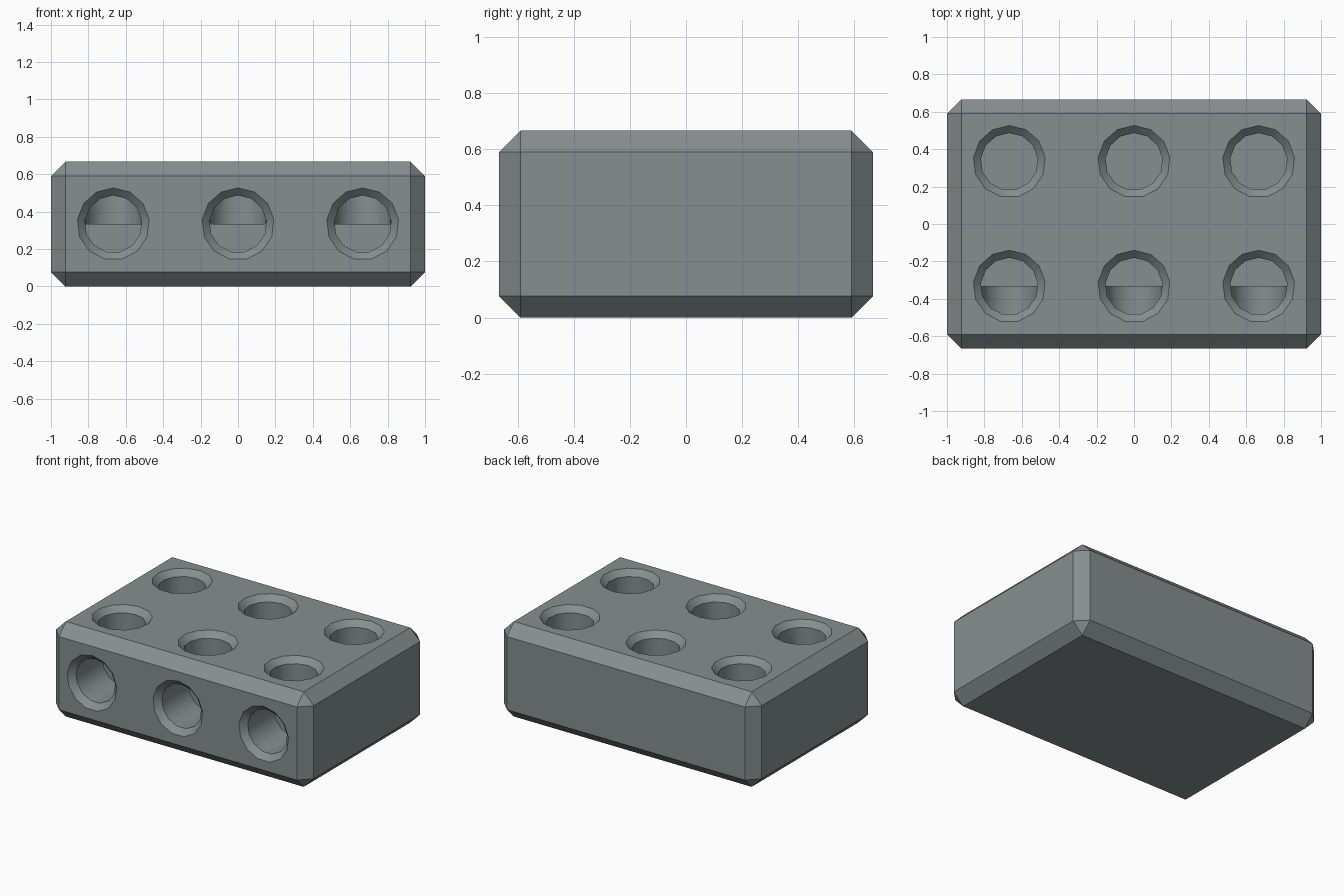
import bpy, bmesh, math
from mathutils import Matrix

if "Cube" in bpy.data.objects:
    bpy.data.objects.remove(bpy.data.objects["Cube"])

LENGTH, DEPTH, HEIGHT = 2.0, 4 / 3, 2 / 3
PITCH = 2 / 3          # hole spacing
SIDES = 13
BORE, RIM, SINK = 0.153, 0.193, 0.04

grey = bpy.data.materials.new("slate grey")
grey.diffuse_color = (0.238, 0.275, 0.275, 1)
grey.use_nodes = True
grey.node_tree.nodes["Principled BSDF"].inputs["Base Color"].default_value = grey.diffuse_color


def make_object(name, bm):
    bmesh.ops.recalc_face_normals(bm, faces=bm.faces)
    mesh = bpy.data.meshes.new(name)
    bm.to_mesh(mesh)
    bm.free()
    mesh.materials.append(grey)
    obj = bpy.data.objects.new(name, mesh)
    bpy.context.collection.objects.link(obj)
    return obj


def hole_cutter(matrix):
    """Countersunk drill whose local +z points out of the drilled face."""
    bm = bmesh.new()
    rings = []
    for z, r in ((0.05, RIM + 0.05), (-SINK, BORE), (-HEIGHT / 2, BORE)):
        angles = [math.pi / 2 + math.tau * i / SIDES for i in range(SIDES)]
        rings.append([bm.verts.new((r * math.cos(a), r * math.sin(a), z)) for a in angles])
    for low, high in zip(rings, rings[1:]):
        for i in range(SIDES):
            j = (i + 1) % SIDES
            bm.faces.new((low[i], low[j], high[j], high[i]))
    bm.faces.new(rings[0])
    bm.faces.new(rings[-1])
    bm.transform(matrix)
    cutter = make_object("hole_cutter", bm)
    cutter.hide_render = True
    return cutter


# Block with chamfered edges
bm = bmesh.new()
bmesh.ops.create_cube(bm, size=1)
bmesh.ops.scale(bm, vec=(LENGTH, DEPTH, HEIGHT), verts=bm.verts)
bmesh.ops.translate(bm, vec=(0, 0, HEIGHT / 2), verts=bm.verts)
bmesh.ops.bevel(bm, geom=bm.edges[:], offset=0.077, offset_type='OFFSET',
                segments=1, profile=0.5, affect='EDGES')
block = make_object("connector_block", bm)

# Two rows of holes in the top, one row in the front meeting the front top row
places = []
for column in (-1, 0, 1):
    x = column * PITCH
    for y in (-PITCH / 2, PITCH / 2):
        places.append(Matrix.Translation((x, y, HEIGHT)))
    places.append(Matrix.Translation((x, -DEPTH / 2, HEIGHT / 2))
                  @ Matrix.Rotation(math.pi / 2, 4, 'X'))

bpy.context.view_layer.objects.active = block
block.select_set(True)
for place in places:
    cutter = hole_cutter(place)
    mod = block.modifiers.new("drill", 'BOOLEAN')
    mod.operation = 'DIFFERENCE'
    mod.solver = 'EXACT'
    mod.object = cutter
    bpy.ops.object.modifier_apply(modifier=mod.name)
    bpy.data.objects.remove(cutter, do_unlink=True)

# Smooth bores, sharp chamfers
bpy.ops.object.shade_smooth_by_angle(angle=math.radians(30))
